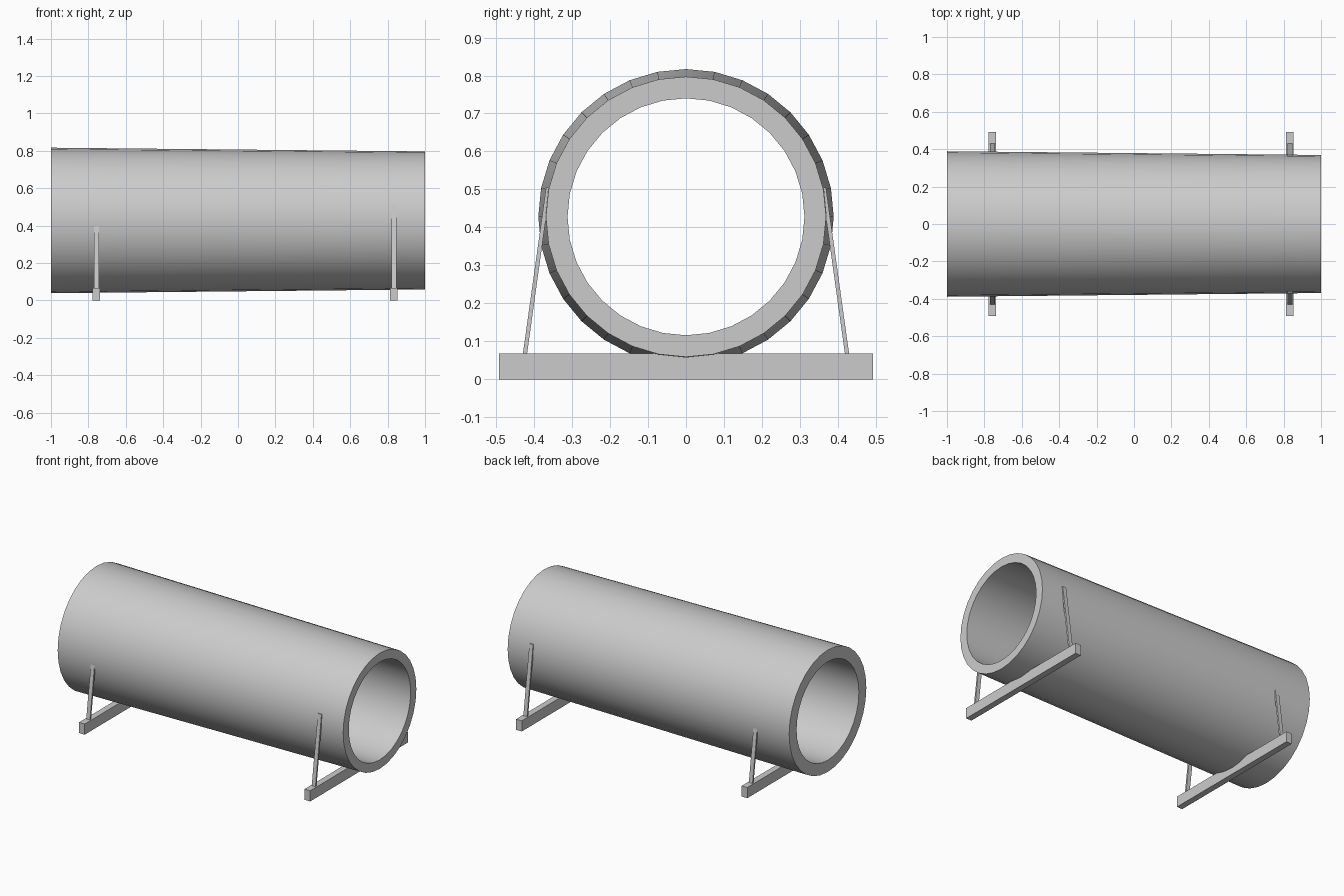
import bpy, bmesh, math
from mathutils import Vector

if "Cube" in bpy.data.objects:
    bpy.data.objects.remove(bpy.data.objects["Cube"])

AXIS_Z = 0.428
SIDES = 32


def finish(name, bm, smooth_all=False):
    bmesh.ops.recalc_face_normals(bm, faces=bm.faces)
    me = bpy.data.meshes.new(name)
    bm.to_mesh(me)
    bm.free()
    ob = bpy.data.objects.new(name, me)
    bpy.context.collection.objects.link(ob)
    bpy.ops.object.select_all(action='DESELECT')
    ob.select_set(True)
    bpy.context.view_layer.objects.active = ob
    bpy.ops.object.shade_smooth_by_angle(angle=math.radians(40))
    return ob


def bar(name, a, b, across, wide, deep):
    """Box between points a and b: wide along x, deep along 'across'."""
    bm = bmesh.new()
    rings = []
    for p in (Vector(a), Vector(b)):
        rings.append([bm.verts.new(p + Vector((sx * wide / 2, 0, 0)) + Vector(across) * sy * deep / 2)
                      for sx, sy in ((-1, -1), (1, -1), (1, 1), (-1, 1))])
    for i in range(4):
        j = (i + 1) % 4
        bm.faces.new((rings[0][i], rings[0][j], rings[1][j], rings[1][i]))
    bm.faces.new(rings[0])
    bm.faces.new(rings[1])
    return finish(name, bm)


# open tapered tube: closed wall profile (x, radius) spun about the x axis
profile = [(-1, 0.389), (1, 0.369), (1, 0.312), (-1, 0.314)]
bm = bmesh.new()
loops = []
for k in range(SIDES):
    t = 2 * math.pi * k / SIDES
    loops.append([bm.verts.new((x, r * math.sin(t), AXIS_Z + r * math.cos(t))) for x, r in profile])
for k in range(SIDES):
    a, b = loops[k], loops[(k + 1) % SIDES]
    for i in range(4):
        j = (i + 1) % 4
        bm.faces.new((a[i], a[j], b[j], b[i]))
finish("tube", bm)

# two cross beams, each with a pair of struts leaning against the tube
for end, x in (("left", -0.757), ("right", 0.834)):
    bar(end + "_cross_beam", (x, -0.492, 0.034), (x, 0.492, 0.034), (0, 0, 1), 0.04, 0.068)
    for side, s in (("front", -1), ("back", 1)):
        bar(f"{end}_{side}_strut", (x, s * 0.425, 0.06), (x, s * 0.363, 0.505), (0, 1, 0), 0.026, 0.011)
